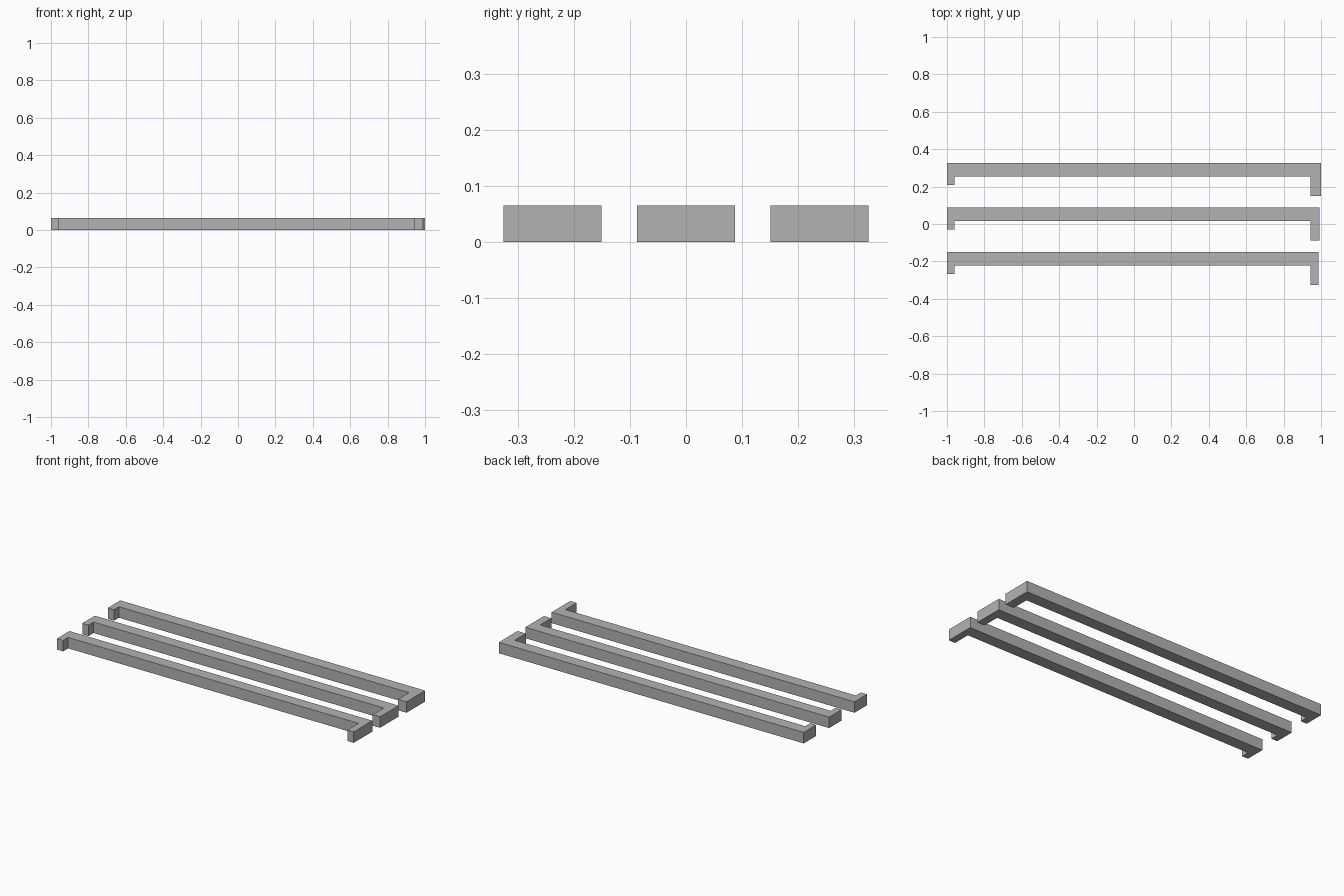
import bpy
import bmesh

# Remove the default cube
cube = bpy.data.objects.get("Cube")
if cube:
    bpy.data.objects.remove(cube, do_unlink=True)

# Single grey plastic colour
GREY = (0.45, 0.45, 0.45, 1.0)
grey = bpy.data.materials.new("plain grey")
grey.use_nodes = True
grey.diffuse_color = GREY
grey.node_tree.nodes["Principled BSDF"].inputs["Base Color"].default_value = GREY

HEIGHT = 0.065
LEFT, FOOT_X, ARM_X = -1.0, -0.96, 0.945
BAR, FOOT, ARM = 0.07, 0.117, 0.174   # depths measured from the back edge


def clip_bar(name, back, end):
    """Extrude a long bar with a short hook at one end and a long hook at the other."""
    profile = [
        (LEFT, back), (LEFT, back - FOOT), (FOOT_X, back - FOOT),
        (FOOT_X, back - BAR), (ARM_X, back - BAR), (ARM_X, back - ARM),
        (end, back - ARM), (end, back),
    ]
    bm = bmesh.new()
    base = bm.faces.new([bm.verts.new((x, y, 0)) for x, y in profile])
    top = bmesh.ops.extrude_face_region(bm, geom=[base], use_keep_orig=True)
    moved = [v for v in top["geom"] if isinstance(v, bmesh.types.BMVert)]
    bmesh.ops.translate(bm, verts=moved, vec=(0, 0, HEIGHT))
    bmesh.ops.recalc_face_normals(bm, faces=bm.faces)
    mesh = bpy.data.meshes.new(name)
    bm.to_mesh(mesh)
    bm.free()
    mesh.materials.append(grey)
    obj = bpy.data.objects.new(name, mesh)
    bpy.context.collection.objects.link(obj)
    return obj


# Three bars, each slightly longer than the one in front of it
for name, back, end in (
    ("front_bar", -0.151, 0.987),
    ("middle_bar", 0.087, 0.993),
    ("back_bar", 0.325, 1.0),
):
    clip_bar(name, back, end)
